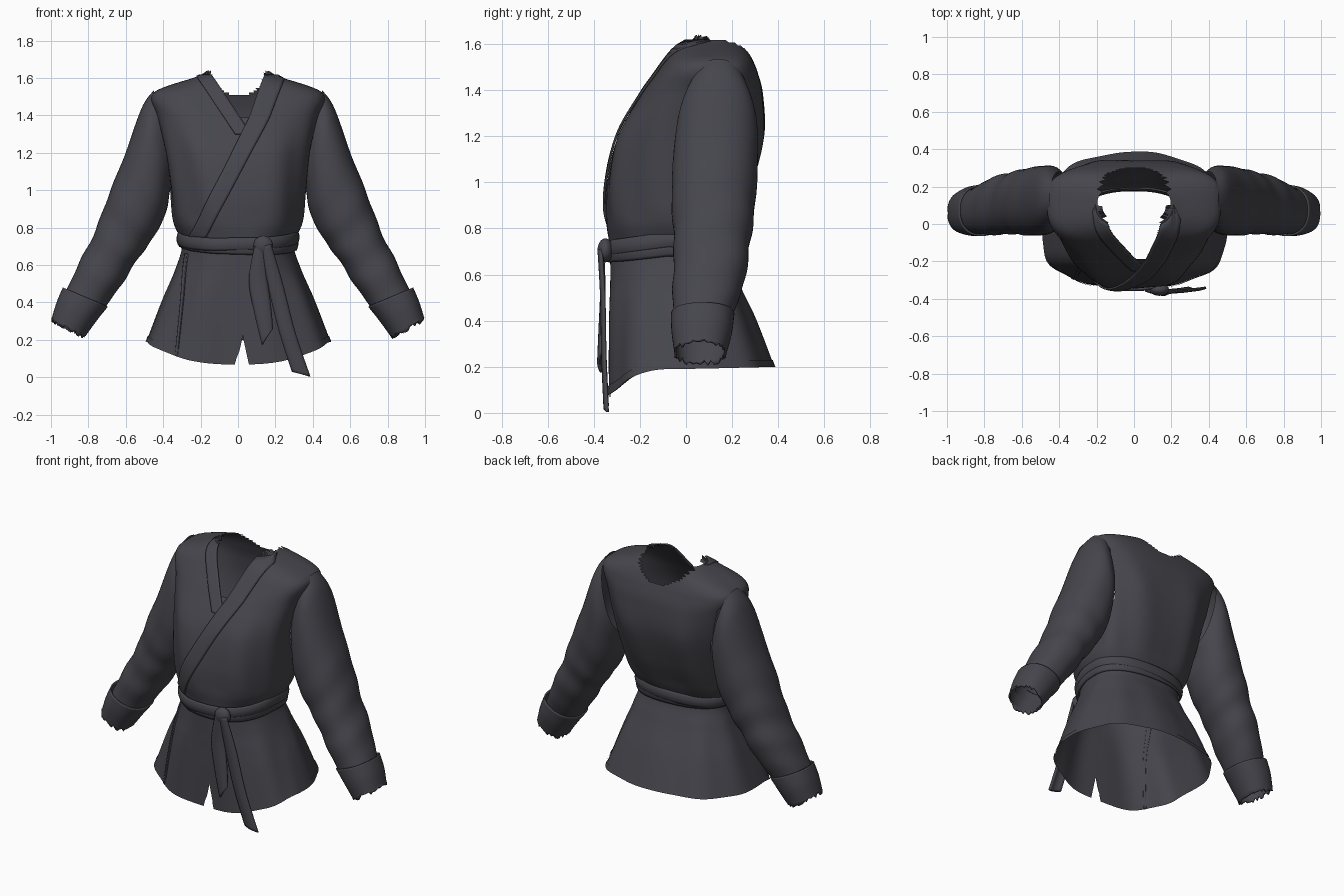
import bpy, math, random
from mathutils import Vector

random.seed(4)
if "Cube" in bpy.data.objects:
    bpy.data.objects.remove(bpy.data.objects["Cube"])

# One cloth colour
cloth = bpy.data.materials.new("charcoal cloth")
cloth.use_nodes = True
COLOR = (0.06, 0.06, 0.073, 1)
cloth.diffuse_color = COLOR
cloth.node_tree.nodes["Principled BSDF"].inputs["Base Color"].default_value = COLOR


def clamp(v):
    return max(0.0, min(1.0, v))


def spline(rows, t):
    """Smooth curve through rows of numbers, t from 0 to len(rows) - 1."""
    n = len(rows) - 1
    i = min(int(t), n - 1)
    f = t - i
    quad = zip(rows[max(i - 1, 0)], rows[i], rows[i + 1], rows[min(i + 2, n)])
    return [b + 0.5 * f * (c - a + f * (2 * a - 5 * b + 4 * c - d + f * (3 * (b - c) + d - a)))
            for a, b, c, d in quad]


def spow(v, p):
    return math.copysign(abs(v) ** p, v)


def smooth(ob):
    bpy.ops.object.select_all(action="DESELECT")
    ob.select_set(True)
    bpy.context.view_layer.objects.active = ob
    bpy.ops.object.shade_smooth_by_angle(angle=math.radians(50))


def make_grid(name, rows, closed=False, drop=None, thick=0):
    """Mesh from rows of points; faces whose centre meets drop are left out."""
    w = len(rows[0])
    verts = [Vector(p) for row in rows for p in row]
    faces = []
    for r in range(len(rows) - 1):
        for c in range(w if closed else w - 1):
            d = (c + 1) % w
            f = (r * w + c, r * w + d, (r + 1) * w + d, (r + 1) * w + c)
            if not (drop and drop(sum((verts[k] for k in f), Vector()) / 4)):
                faces.append(f)
    mesh = bpy.data.meshes.new(name)
    mesh.from_pydata(verts, [], faces)
    mesh.materials.append(cloth)
    ob = bpy.data.objects.new(name, mesh)
    bpy.context.collection.objects.link(ob)
    if thick:
        mod = ob.modifiers.new("thickness", "SOLIDIFY")
        mod.thickness = thick
        mod.offset = 0
    smooth(ob)


# Body sections: height, half width, front y, back y, middle y, squareness
BODY = [
    (0.19, 0.49, -0.335, 0.378, -0.06, 0.78),
    (0.40, 0.41, -0.335, 0.30, -0.03, 0.8),
    (0.58, 0.335, -0.33, 0.22, 0.0, 0.85),
    (0.71, 0.30, -0.33, 0.175, 0.0, 0.85),
    (0.83, 0.345, -0.345, 0.22, 0.02, 0.8),
    (1.00, 0.365, -0.343, 0.29, 0.04, 0.75),
    (1.20, 0.39, -0.30, 0.342, 0.08, 0.7),
    (1.38, 0.43, -0.195, 0.335, 0.11, 0.65),
    (1.48, 0.465, -0.125, 0.31, 0.125, 0.62),
    (1.53, 0.44, -0.09, 0.29, 0.125, 0.62),
    (1.57, 0.34, -0.06, 0.268, 0.12, 0.68),
    (1.60, 0.24, -0.035, 0.242, 0.11, 0.75),
    (1.63, 0.17, 0.0, 0.2, 0.1, 0.9),
]
sections = {}


def section(z):
    key = round(z, 3)
    if key not in sections:
        lo, hi = 0.0, len(BODY) - 1.0
        for _ in range(30):
            mid = (lo + hi) / 2
            lo, hi = (mid, hi) if spline(BODY, mid)[0] < z else (lo, mid)
        sections[key] = spline(BODY, lo)
    return sections[key]


def body_point(a, z, off=0.0):
    """Point on the body at angle a (front is -90 degrees), lifted by off."""
    _, hw, yf, yb, yc, p = section(z)
    c, s = math.cos(a), math.sin(a)
    skirt = clamp((0.65 - z) / 0.2) * 0.006 * math.sin(9 * a + 0.6)
    chest = clamp((z - 0.74) * 8) * clamp((1.45 - z) * 4) * 0.006 * math.sin(8 * a + 4 * z)
    off += skirt + chest
    x = (hw + off) * spow(c, p)
    y = yc + ((yb - yc if s > 0 else yc - yf) + off) * spow(s, p)
    if z < 0.5:
        # the hem dips toward the front
        hem = 0.19 + (0.01 * s if s > 0 else -0.122 * s * s)
        z = 0.5 - (0.5 - z) * (0.5 - hem) / 0.31
    return Vector((x, y, z))


def front_point(x, z, off):
    _, hw, _, _, _, p = section(z)
    c = math.copysign(min(1, abs(x) / hw) ** (1 / p), x)
    return body_point(-math.acos(c), z, off)


# Sleeve sections: outer x, z, inner x, z, front y, back y
SLEEVE = [
    (0.45, 1.535, 0.345, 1.06, 0.0, 0.28),
    (0.515, 1.44, 0.365, 0.99, -0.04, 0.31),
    (0.605, 1.19, 0.385, 0.88, -0.06, 0.31),
    (0.69, 0.98, 0.45, 0.75, -0.06, 0.295),
    (0.76, 0.79, 0.53, 0.64, -0.052, 0.275),
    (0.845, 0.62, 0.62, 0.50, -0.058, 0.25),
    (0.915, 0.47, 0.71, 0.375, -0.055, 0.20),
    (0.95, 0.38, 0.765, 0.31, -0.05, 0.185),
]
CUFF = [
    (0.932, 0.478, 0.70, 0.38, -0.06, 0.205),
    (0.965, 0.40, 0.76, 0.305, -0.058, 0.195),
    (0.994, 0.305, 0.825, 0.215, -0.045, 0.17),
]


# Neckline edges, as x at a given height
def under_edge(z):
    return 0.03 - (z - 1.36) * 0.66


def over_edge(z):
    return -0.23 + (z - 0.8) * 0.49 - 0.15 * max(0, z - 1.39)


def inside_sleeve(p):
    """True where the body wall would close off the armhole."""
    if abs(p.x) < 0.3 or p.z < 0.85:
        return False
    for k in range(25):
        xo, zo, xi, zi, y0, y1 = spline(SLEEVE, k / 10)
        half = Vector((xo - xi, zo - zi)) / 2
        rel = Vector((abs(p.x) - (xo + xi) / 2, p.z - (zo + zi) / 2))
        along = rel.dot(half) / half.length_squared
        across = (p.y - (y0 + y1) / 2) / ((y1 - y0) / 2)
        gap = abs(rel.x * half.y - rel.y * half.x) / half.length
        if gap < 0.02 and along ** 2 + across ** 2 < 0.9:
            return True
    return False


def inside_body(p):
    _, hw, yf, yb, yc, sq = section(p.z)
    depth = yb - yc if p.y > yc else yc - yf
    return (abs(p.x) / hw) ** (2 / sq) + (abs(p.y - yc) / depth) ** (2 / sq) < 0.88


def opening(c):
    if inside_sleeve(c):
        return True
    if c.y < 0.1:
        return c.z > 1.39 and under_edge(c.z) - 0.012 < c.x < over_edge(c.z) + 0.012
    return c.z > 1.51 + 3 * c.x ** 2


# Body sheet, whose two edges part below to form the front slit
N = 200


def slit_row(z, off=0.0):
    gap = 0.04 * clamp((0.30 - z) / 0.11)
    start = -math.pi / 2 + 0.026 + gap
    return [body_point(start + (2 * math.pi - 2 * gap) * i / N, z, off) for i in range(N + 1)]


rows = [slit_row(0.19 + 1.44 * i / 120) for i in range(121)]
for p in rows[-1]:
    p.z += random.uniform(-0.015, 0.012)
make_grid("jacket_body", rows, drop=opening)
make_grid("hem_band", [slit_row(0.19 + 0.01 * k, 0.004) for k in range(4)])


# Crossed collar bands and skirt seam, laid on the front
def front_band(name, left, right, z0, z1, off):
    rows = []
    for i in range(41):
        z = z0 + (z1 - z0) * i / 40
        rows.append([front_point(left(z) + (right(z) - left(z)) * k / 6, z, off) for k in range(7)])
    make_grid(name, rows, thick=0.01)


front_band("under_collar", lambda z: under_edge(z) - 0.085, under_edge, 1.3, 1.615, 0.003)
front_band("over_collar", over_edge, lambda z: over_edge(z) + 0.09 + 0.03 * (z - 0.8),
           0.74, 1.615, 0.008)
front_band("skirt_seam", lambda z: -0.36 + 0.12 * z, lambda z: -0.345 + 0.12 * z, 0.19, 0.66, 0.002)


# Wrapped belt: two overlapping turns that rise toward the back
def belt(name, z0, z1, off, tilt):
    rows = []
    for k in range(7):
        f = k / 6
        row = []
        for i in range(N):
            p = body_point(2 * math.pi * i / N, 0.71, off + 0.008 * math.sin(math.pi * f))
            p.z = z0 + (z1 - z0) * f + 0.032 * clamp((p.y + 0.33) * 4) + tilt * p.x
            row.append(p)
        rows.append(row)
    make_grid(name, rows, True, thick=0.01)


belt("belt_lower", 0.658, 0.725, 0.01, -0.03)
belt("belt_upper", 0.68, 0.745, 0.016, 0.015)

# Knot
bpy.ops.mesh.primitive_uv_sphere_add(segments=24, ring_count=16, location=(0.135, -0.35, 0.705))
knot = bpy.context.object
knot.name = "belt_knot"
knot.scale = (0.052, 0.034, 0.052)
knot.rotation_euler = (0, 0.5, 0)
knot.data.materials.append(cloth)
smooth(knot)


# Hanging belt ends: left x, left z, right x, right z, y
def tail(name, stations):
    rows = []
    for i in range(25):
        x0, z0, x1, z1, y = spline(stations, i / 24 * (len(stations) - 1))
        rows.append([(x0 + (x1 - x0) * k / 6, y - 0.012 * math.sin(math.pi * k / 6),
                      z0 + (z1 - z0) * k / 6) for k in range(7)])
    make_grid(name, rows, thick=0.012)


tail("short_belt_end", [(0.09, 0.70, 0.15, 0.70, -0.36), (0.06, 0.52, 0.155, 0.54, -0.355),
                        (0.09, 0.34, 0.175, 0.38, -0.362), (0.13, 0.175, 0.185, 0.26, -0.368)])
tail("long_belt_end", [(0.125, 0.70, 0.175, 0.71, -0.366), (0.16, 0.50, 0.235, 0.51, -0.355),
                       (0.22, 0.25, 0.305, 0.24, -0.35), (0.29, 0.03, 0.385, 0.004, -0.34)])


# Sleeves and turned-back cuffs
def tube(name, side, stations, count, wrinkle, drop=None, thick=0, ragged=0):
    rows = []
    for i in range(count + 1):
        t = i / count * (len(stations) - 1)
        xo, zo, xi, zi, y0, y1 = spline(stations, t)
        row = []
        for k in range(48):
            a = 2 * math.pi * k / 48
            bump = 1 + wrinkle * math.exp(-((t - 4.2) / 1.6) ** 2) * math.sin(5.5 * t + 2 * math.sin(a))
            c, s = spow(math.cos(a), 0.9) * bump, spow(math.sin(a), 0.9) * bump
            jag = random.uniform(-ragged, ragged) if i == count else 0
            row.append((side * ((xo + xi) / 2 + c * (xo - xi) / 2),
                        (y0 + y1) / 2 + s * (y1 - y0) / 2,
                        (zo + zi) / 2 + c * (zo - zi) / 2 + jag))
        rows.append(row)
    make_grid(name, rows, True, drop, thick)


for side, label in ((1, "left"), (-1, "right")):
    tube(label + "_sleeve", side, SLEEVE, 70, 0.025, inside_body)
    tube(label + "_cuff", side, CUFF, 12, 0, None, 0.01, 0.014)
